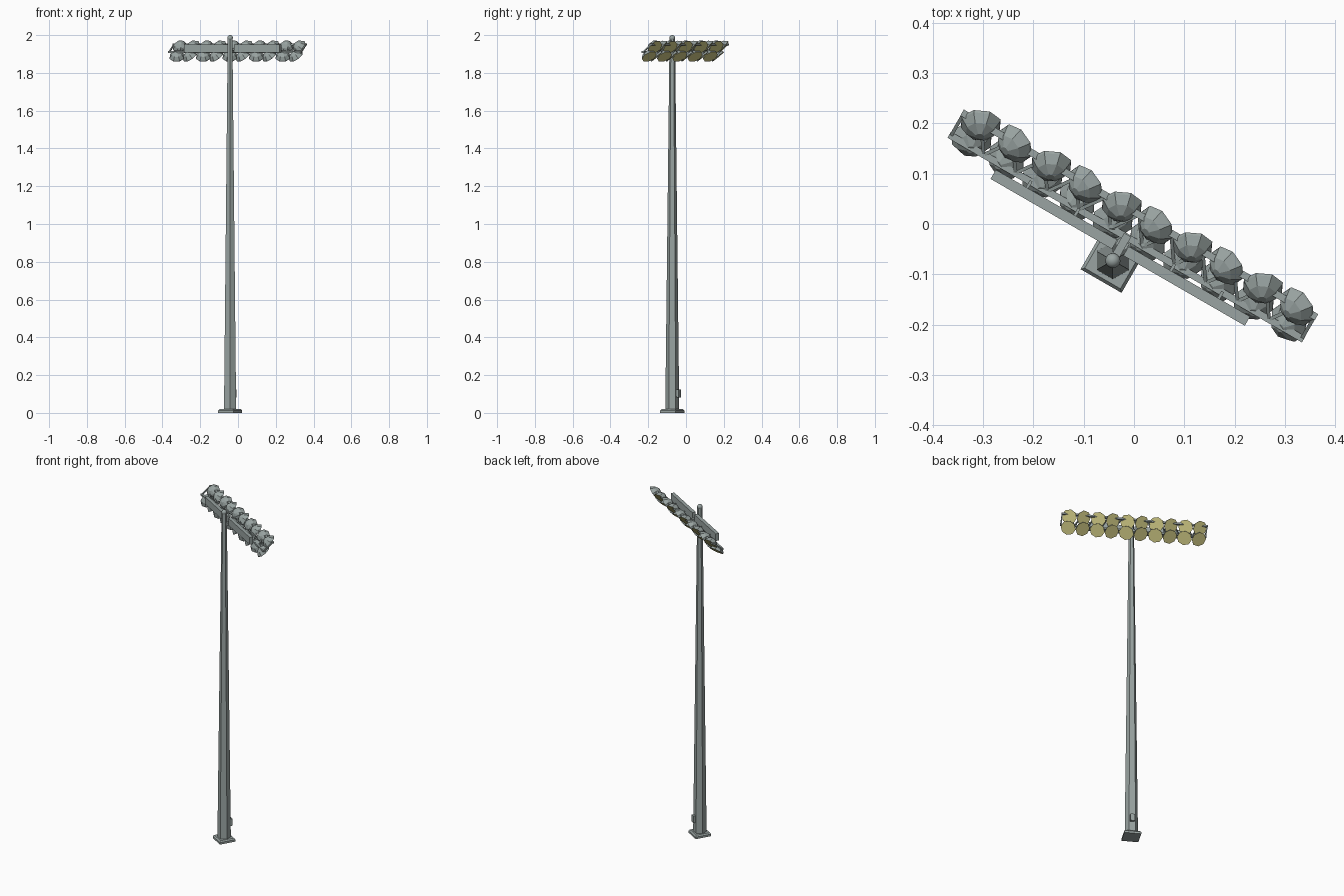
import bpy, bmesh, math
from mathutils import Vector, Matrix

if "Cube" in bpy.data.objects:
    bpy.data.objects.remove(bpy.data.objects["Cube"])

# whole mast is built in a local frame (x = along array, y = beam direction), then turned
TURN = Matrix.Rotation(math.radians(-30), 4, 'Z')
POLE_Y = -0.084


def material(name, col):
    m = bpy.data.materials.new(name)
    m.diffuse_color = (*col, 1)
    m.use_nodes = True
    m.node_tree.nodes["Principled BSDF"].inputs["Base Color"].default_value = m.diffuse_color
    return m


STEEL = material("galvanised_grey", (0.32, 0.37, 0.36))
LENS = material("lamp_yellow", (0.64, 0.60, 0.24))


def finish(name, bm, mats=(STEEL,)):
    bm.transform(TURN)
    me = bpy.data.meshes.new(name)
    bm.to_mesh(me)
    bm.free()
    for m in mats:
        me.materials.append(m)
    ob = bpy.data.objects.new(name, me)
    bpy.context.collection.objects.link(ob)
    return ob


def add_box(bm, lo, hi):
    lo, hi = Vector(lo), Vector(hi)
    mat = Matrix.Translation((lo + hi) / 2) @ Matrix.Diagonal((*(hi - lo), 1))
    bmesh.ops.create_cube(bm, size=1, matrix=mat)


def add_bar(bm, a, b, w):
    a, b = Vector(a), Vector(b)
    d = b - a
    rot = d.to_track_quat('Z', 'Y').to_matrix().to_4x4()
    mat = Matrix.Translation((a + b) / 2) @ rot @ Matrix.Diagonal((w, w, d.length, 1))
    bmesh.ops.create_cube(bm, size=1, matrix=mat)


def add_cone(bm, n, r1, r2, z1, z2, angle):
    mat = Matrix.Translation((0, POLE_Y, (z1 + z2) / 2)) @ Matrix.Rotation(math.radians(angle), 4, 'Z')
    bmesh.ops.create_cone(bm, cap_ends=True, segments=n, radius1=r1, radius2=r2, depth=z2 - z1, matrix=mat)


# base plate with chamfered top
bm = bmesh.new()
add_cone(bm, 4, 0.0665, 0.0665, 0, 0.012, 45)
add_cone(bm, 4, 0.0665, 0.058, 0.012, 0.02, 45)
finish("base_plate", bm)

# tapered hexagonal pole
bm = bmesh.new()
add_cone(bm, 6, 0.037, 0.0145, 0.018, 1.985, 30)
finish("pole", bm)

# ball cap
bm = bmesh.new()
bmesh.ops.create_uvsphere(bm, u_segments=16, v_segments=10, radius=0.015,
                          matrix=Matrix.Translation((0, POLE_Y, 1.985)))
for f in bm.faces:
    f.smooth = True
finish("pole_cap", bm)

# access hatch near the foot of the pole
bm = bmesh.new()
add_box(bm, (-0.012, POLE_Y + 0.025, 0.082), (0.012, POLE_Y + 0.045, 0.124))
finish("access_hatch", bm)

# truss: two rails, end bars and zigzag bracing
TOP = (0.021, 1.951)
LOW = (-0.030, 1.910)
bm = bmesh.new()
for y, z in (TOP, LOW):
    add_box(bm, (-0.407, y - 0.007, z - 0.005), (0.407, y + 0.007, z + 0.005))
finish("truss_rails", bm)

bm = bmesh.new()
for s in (-1, 1):
    add_bar(bm, (s * 0.403, *TOP), (s * 0.403, *LOW), 0.007)
STEP = 0.0728
for k in range(10):
    low = (-4.5 * STEP + k * STEP, *LOW)
    for s in (-0.5, 0.5):
        add_bar(bm, low, (low[0] + s * STEP, *TOP), 0.007)
finish("truss_bracing", bm)

# two ballast boxes either side of the pole
for side, x0, x1 in (("left", -0.292, -0.013), ("right", 0.013, 0.292)):
    bm = bmesh.new()
    add_box(bm, (x0, -0.065, 1.908), (x1, -0.044, 1.951))
    finish(side + "_ballast_box", bm)

# short arms joining boxes and pole to the truss
bm = bmesh.new()
for i in range(-2, 3):
    add_box(bm, (i * 0.11 - 0.003, -0.05, 1.912), (i * 0.11 + 0.003, -0.028, 1.92))
add_box(bm, (-0.008, POLE_Y, 1.904), (0.008, -0.025, 1.92))
finish("mount_arms", bm)


# faceted floodlight dish, lens facing local +z
def floodlight(name, pos, yaw, tilt):
    bm = bmesh.new()
    n = 8
    rings = []
    for r, z in ((0.042, 0), (0.041, -0.005), (0.029, -0.023), (0.009, -0.035)):
        rings.append([bm.verts.new((r * math.cos((k + 0.5) * math.tau / n),
                                    r * math.sin((k + 0.5) * math.tau / n), z)) for k in range(n)])
    lens = bm.faces.new(rings[0])
    lens.material_index = 1
    for a, b in zip(rings, rings[1:]):
        for k in range(n):
            j = (k + 1) % n
            bm.faces.new((a[k], b[k], b[j], a[j]))
    bm.faces.new(rings[-1][::-1])
    bmesh.ops.recalc_face_normals(bm, faces=bm.faces)
    bm.transform(Matrix.Translation(pos) @ Matrix.Rotation(math.radians(yaw), 4, 'Z')
                 @ Matrix.Rotation(math.radians(-90 - tilt), 4, 'X'))
    finish(name, bm, (STEEL, LENS))


# two rows of ten lamps, alternately aimed left and right
for i in range(10):
    x = (i - 4.5) * 0.081
    yaw = 25 if i % 2 == 0 else -25
    floodlight(f"upper_floodlight_{i + 1}", (x, 0.022, 1.935), yaw, 38)
    floodlight(f"lower_floodlight_{i + 1}", (x, -0.014, 1.885), yaw, 50)
